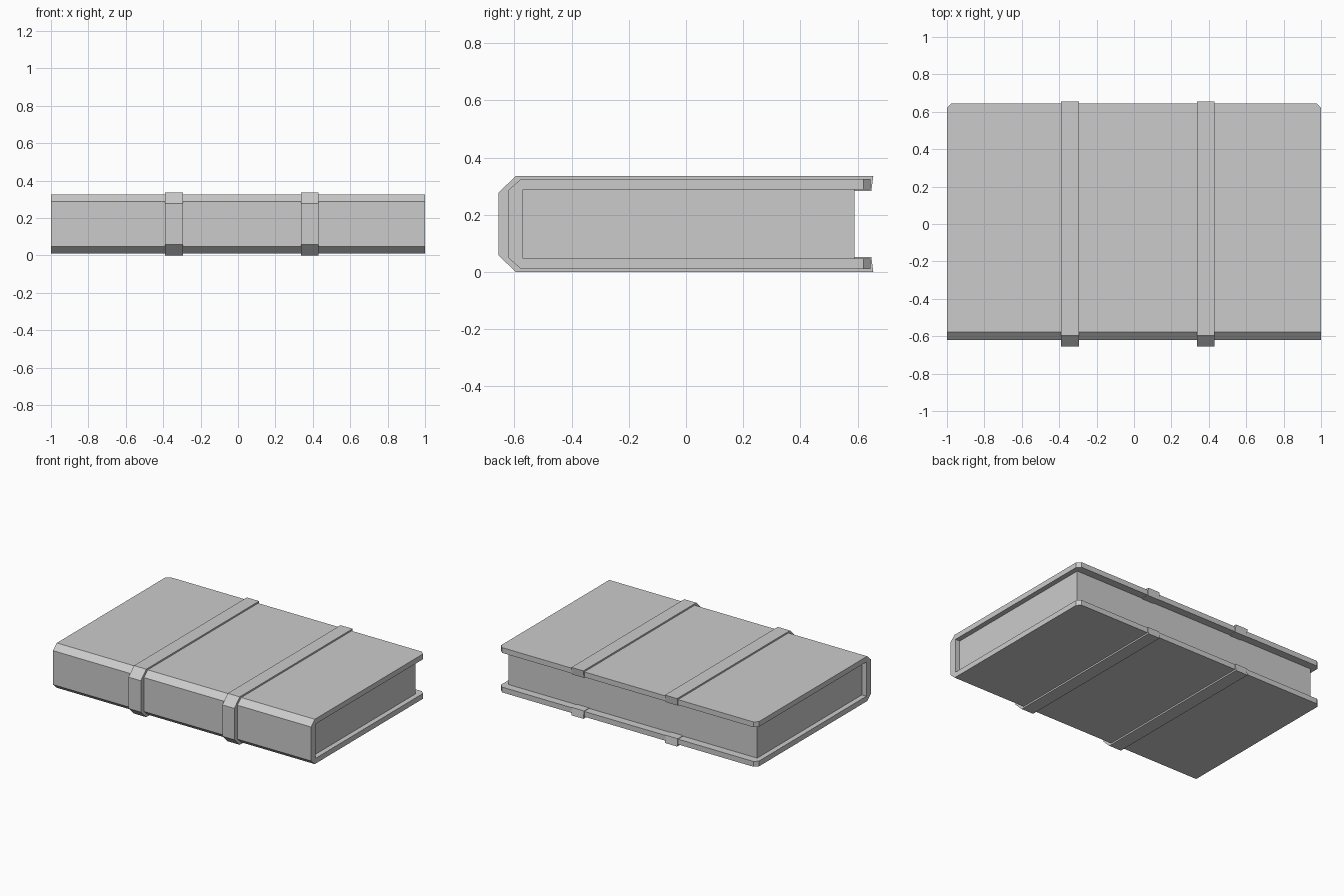
import bpy, bmesh

if "Cube" in bpy.data.objects:
    bpy.data.objects.remove(bpy.data.objects["Cube"])

MID = 0.168  # half height of the book


def c_profile(back, half_h, lip, spine, cut_y, cut_h, inner_h, inner_y):
    """C-shaped (y, z) outline: chamfered spine at -y, open at +y."""
    upper = [(inner_y, inner_h), (lip, inner_h), (back, half_h),
             (cut_y, half_h), (spine, cut_h)]
    pts = upper + [(y, -z) for y, z in reversed(upper)]
    return [(y, z + MID) for y, z in pts]


def extrude_x(name, profile, x0, x1, chamfer=0.0):
    bm = bmesh.new()
    face = bm.faces.new([bm.verts.new((x0, y, z)) for y, z in profile])
    ext = bmesh.ops.extrude_face_region(bm, geom=[face])
    verts = [g for g in ext["geom"] if isinstance(g, bmesh.types.BMVert)]
    bmesh.ops.translate(bm, verts=verts, vec=(x1 - x0, 0, 0))
    bmesh.ops.recalc_face_normals(bm, faces=bm.faces[:])
    if chamfer:
        # clip the free corners of the boards
        edges = [e for e in bm.edges
                 if all(v.co.y > 0.6 for v in e.verts)
                 and abs(e.verts[0].co.x - e.verts[1].co.x) < 1e-5
                 and abs(e.verts[0].co.z - e.verts[1].co.z) > 1e-3]
        bmesh.ops.bevel(bm, geom=edges, offset=chamfer, segments=1,
                        affect='EDGES')
    mesh = bpy.data.meshes.new(name)
    bm.to_mesh(mesh)
    bm.free()
    obj = bpy.data.objects.new(name, mesh)
    bpy.context.collection.objects.link(obj)
    return obj


# Cover: two boards joined by a chamfered spine
cover = c_profile(0.645, 0.157, 0.645, -0.62, -0.578, 0.119, 0.12, -0.57)
extrude_x("cover", cover, -1.0, 1.0, chamfer=0.025)

# Page block, set in from the cover on three sides
pages = [(-0.572, MID - 0.121), (0.59, MID - 0.121),
         (0.59, MID + 0.121), (-0.572, MID + 0.121)]
extrude_x("pages", pages, -0.965, 0.965)

# Two raised straps wrapping the spine and both boards
strap = c_profile(0.655, 0.168, 0.648, -0.655, -0.595, 0.11, 0.116, -0.565)
for name, x0, x1 in (("strap_left", -0.39, -0.295), ("strap_right", 0.337, 0.43)):
    extrude_x(name, strap, x0, x1)
